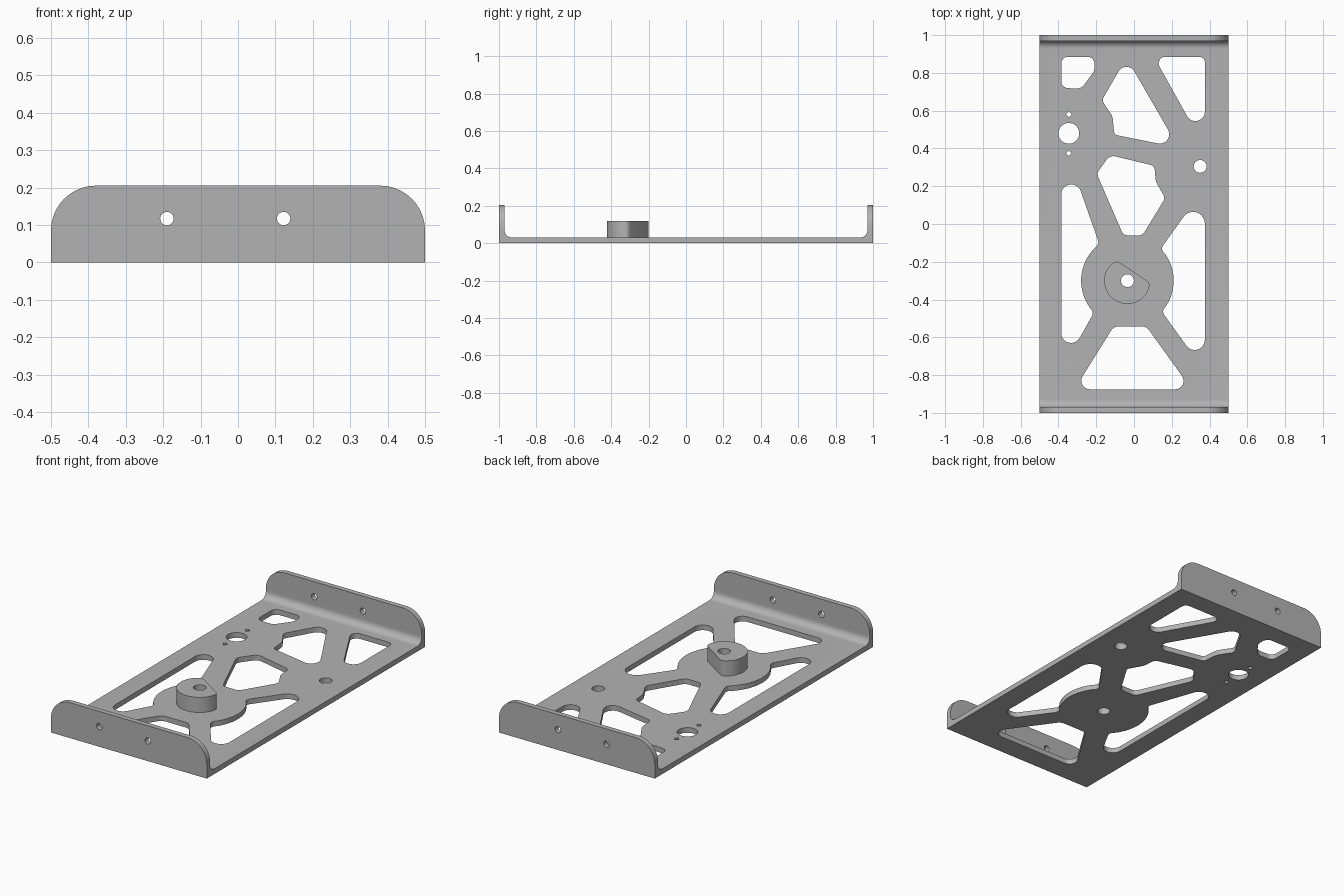
import bpy
import bmesh
from math import atan2, cos, sin, tan, pi, radians
from mathutils import Vector

cube = bpy.data.objects.get("Cube")
if cube:
    bpy.data.objects.remove(cube, do_unlink=True)

HUB = (-0.035, -0.30)
HUB_RADIUS = 0.245
THICK = 0.03
HEIGHT = 0.205


def make_material(name, rgb):
    mat = bpy.data.materials.new(name)
    mat.use_nodes = True
    mat.diffuse_color = (*rgb, 1)
    bsdf = next(n for n in mat.node_tree.nodes if n.type == 'BSDF_PRINCIPLED')
    bsdf.inputs["Base Color"].default_value = (*rgb, 1)
    return mat


grey = make_material("plain grey metal", (0.45, 0.45, 0.45))


def rounded(corners):
    """Outline from (u, v) or (u, v, radius) corners, each rounded by an arc."""
    out = []
    for i, c in enumerate(corners):
        p = Vector(c[:2])
        r = c[2] if len(c) > 2 else 0
        if not r:
            out.append(tuple(p))
            continue
        a = (Vector(corners[i - 1][:2]) - p).normalized()
        b = (Vector(corners[(i + 1) % len(corners)][:2]) - p).normalized()
        half = a.angle(b) / 2
        centre = p + (a + b).normalized() * (r / sin(half))
        reach = r / tan(half)
        s, e = p + a * reach - centre, p + b * reach - centre
        start = atan2(s.y, s.x)
        sweep = (atan2(e.y, e.x) - start + pi) % (2 * pi) - pi
        steps = max(3, int(abs(sweep) / radians(9)))
        for k in range(steps + 1):
            t = start + sweep * k / steps
            out.append((centre.x + r * cos(t), centre.y + r * sin(t)))
    return out


def arc(centre, r, a0, a1, steps=12):
    angles = [radians(a0 + (a1 - a0) * k / steps) for k in range(steps + 1)]
    return [(centre[0] + r * cos(t), centre[1] + r * sin(t)) for t in angles]


def circle(x, y, r, sides=32):
    return arc((x, y), r, 0, 360, sides)[:-1]


PLACE = {'x': lambda u, v, w: (w, u, v),
         'y': lambda u, v, w: (u, w, v),
         'z': lambda u, v, w: (u, v, w)}


def prism(name, outlines, axis, lo, hi):
    """One object holding a straight prism for every outline."""
    bm = bmesh.new()
    for outline in outlines:
        low = [bm.verts.new(PLACE[axis](u, v, lo)) for u, v in outline]
        high = [bm.verts.new(PLACE[axis](u, v, hi)) for u, v in outline]
        bm.faces.new(low)
        bm.faces.new(high)
        for i in range(len(low)):
            bm.faces.new((low[i - 1], low[i], high[i], high[i - 1]))
    bmesh.ops.recalc_face_normals(bm, faces=bm.faces)
    mesh = bpy.data.meshes.new(name)
    bm.to_mesh(mesh)
    bm.free()
    mesh.materials.append(grey)
    obj = bpy.data.objects.new(name, mesh)
    bpy.context.collection.objects.link(obj)
    return obj


def activate(obj):
    bpy.ops.object.select_all(action='DESELECT')
    obj.select_set(True)
    bpy.context.view_layer.objects.active = obj


def boolean(obj, tool, operation):
    mod = obj.modifiers.new("cut", 'BOOLEAN')
    mod.operation = operation
    mod.solver = 'EXACT'
    mod.object = tool
    activate(obj)
    bpy.ops.object.modifier_apply(modifier=mod.name)
    bpy.data.objects.remove(tool, do_unlink=True)


# Channel: base plate with two filleted end flanges
inner = 1 - THICK
channel = rounded([(-1, 0), (1, 0), (1, 0.25), (inner, 0.25),
                   (inner, THICK, 0.04), (-inner, THICK, 0.04),
                   (-inner, 0.25), (-1, 0.25)])
bracket = prism("bracket_plate", [channel], 'x', -0.6, 0.6)

# Trim to width and round the upper flange corners
front = rounded([(-0.5, -0.1), (0.5, -0.1), (0.5, HEIGHT, 0.12), (-0.5, HEIGHT, 0.12)])
boolean(bracket, prism("trim", [front], 'y', -1.1, 1.1), 'INTERSECT')

# Weight-saving windows in the base plate
windows = [
    # back right corner
    [(-0.385, 0.885, 0.035), (-0.21, 0.885, 0.035), (-0.21, 0.81, 0.04),
     (-0.28, 0.715, 0.05), (-0.385, 0.722, 0.035)],
    # back centre
    [(-0.04, 0.88, 0.048), (0.235, 0.405, 0.05), (-0.105, 0.473, 0.025),
     (-0.113, 0.57, 0.09), (-0.17, 0.655, 0.03)],
    # back left corner
    [(0.106, 0.885, 0.035), (0.375, 0.885, 0.03), (0.375, 0.403, 0.05)],
    # middle
    [(-0.127, 0.365, 0.045), (0.108, 0.308, 0.03), (0.115, 0.225, 0.08),
     (0.165, 0.137, 0.03), (0.045, -0.06, 0.035), (-0.056, -0.06, 0.035),
     (-0.198, 0.268, 0.04)],
    # long right side, following the hub
    [(-0.385, 0.467, 0.053), (-0.385, -0.776, 0.052), (-0.213, -0.47, 0.03)]
    + arc(HUB, HUB_RADIUS, 214, 137) + [(-0.184, -0.105, 0.03)],
    # long left side, following the hub
    [(0.375, 0.195, 0.062), (0.375, -0.78, 0.054), (0.147, -0.463, 0.03)]
    + arc(HUB, HUB_RADIUS, -32, 34) + [(0.14, -0.133, 0.03)],
    # front trapezoid
    [(-0.108, -0.543, 0.045), (0.066, -0.543, 0.045),
     (0.305, -0.875, 0.045), (-0.315, -0.875, 0.045)],
]

# Round holes in the base plate
holes = [circle(-0.345, 0.48, 0.055), circle(0.35, 0.305, 0.034),
         circle(-0.345, 0.58, 0.015, 4), circle(-0.345, 0.375, 0.015, 4),
         circle(*HUB, 0.034)]
cutouts = [rounded(w) for w in windows] + holes
boolean(bracket, prism("windows", cutouts, 'z', -0.1, 0.15), 'DIFFERENCE')

# Screw holes through both flanges
screws = [circle(x, 0.117, 0.018, 24) for x in (-0.19, 0.122)]
boolean(bracket, prism("screws", screws, 'y', -1.1, 1.1), 'DIFFERENCE')

# Boss: cylinder with a flat on one side and a through hole
boss_outline = rounded(arc(HUB, 0.123, 143, 330, 24)
                       + [(0.087, -0.312, 0.03), (-0.094, -0.192, 0.03)])
boss = prism("hub_boss", [boss_outline], 'z', THICK - 0.002, 0.118)
boolean(boss, prism("bore", [circle(*HUB, 0.034)], 'z', -0.1, 0.2), 'DIFFERENCE')

for part in (bracket, boss):
    activate(part)
    bpy.ops.object.shade_smooth_by_angle(angle=radians(30))
